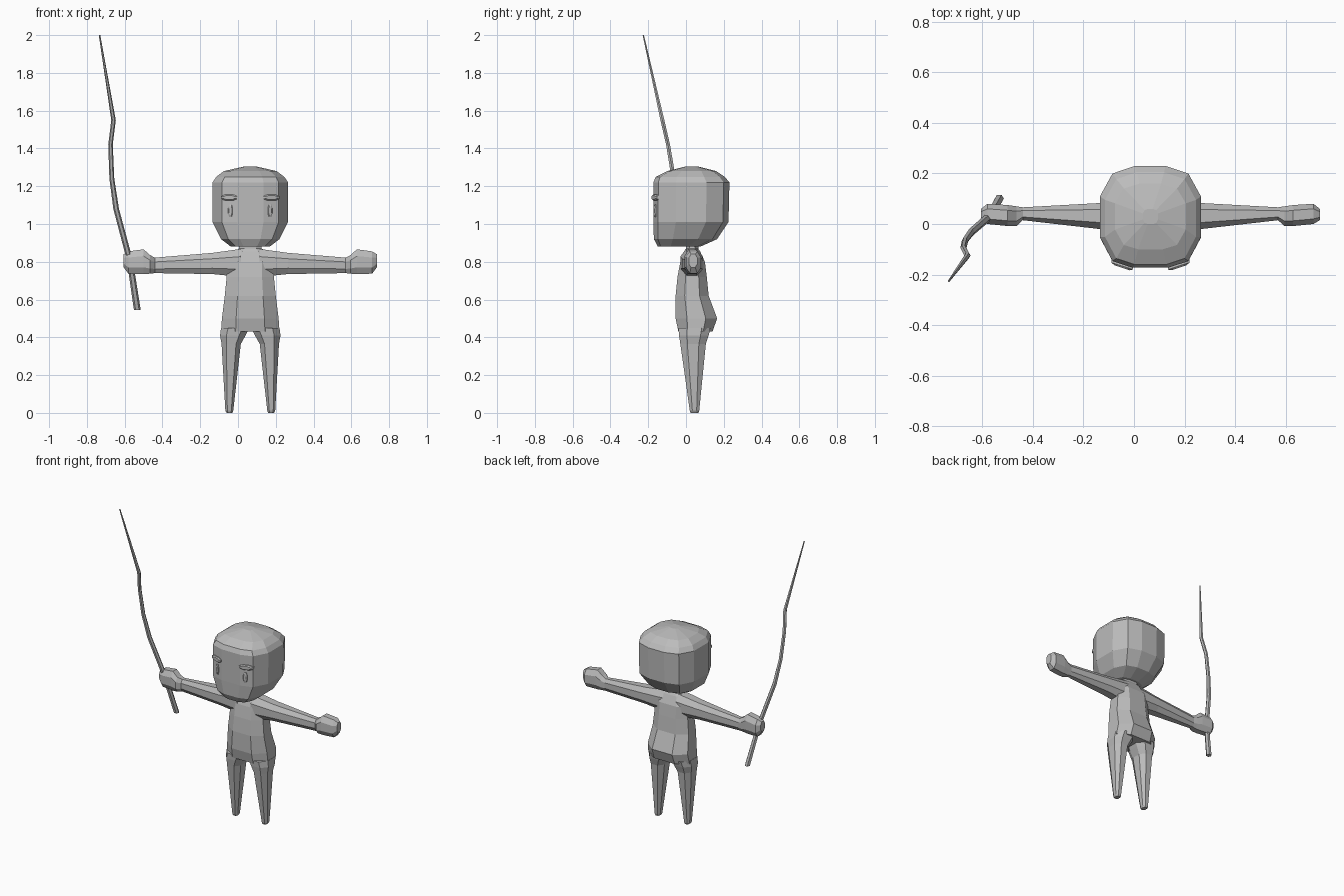
import bpy, bmesh, math

if "Cube" in bpy.data.objects:
    bpy.data.objects.remove(bpy.data.objects["Cube"])

CX = 0.065  # figure's own centre line
grey = bpy.data.materials.new("plain grey")
grey.diffuse_color = (0.5, 0.5, 0.5, 1)
grey.use_nodes = True
grey.node_tree.nodes["Principled BSDF"].inputs["Base Color"].default_value = grey.diffuse_color


def loft(name, rings):
    """Skin a list of equal-length point rings and cap both ends."""
    bm = bmesh.new()
    vs = [[bm.verts.new(p) for p in r] for r in rings]
    n = len(vs[0])
    for a, b in zip(vs, vs[1:]):
        for i in range(n):
            j = (i + 1) % n
            bm.faces.new((a[i], a[j], b[j], b[i]))
    bm.faces.new(vs[0])
    bm.faces.new(vs[-1])
    bmesh.ops.recalc_face_normals(bm, faces=bm.faces)
    me = bpy.data.meshes.new(name)
    bm.to_mesh(me)
    bm.free()
    me.materials.append(grey)
    ob = bpy.data.objects.new(name, me)
    bpy.context.collection.objects.link(ob)
    return ob


def outline(a0, a1, b0, b1, unit):
    """Fit a unit outline into the given bounds."""
    ca, cb, ha, hb = (a0 + a1) / 2, (b0 + b1) / 2, (a1 - a0) / 2, (b1 - b0) / 2
    return [(ca + ha * u, cb + hb * v) for u, v in unit]


OCT = [(1, -.45), (1, .45), (.5, 1), (-.5, 1), (-1, .45), (-1, -.45), (-.5, -1), (.5, -1)]
half = [(.35, -1), (.75, -.87), (1, -.4), (1, .4), (.75, .85), (.3, 1)]
HEAD = half + [(-x, y) for x, y in reversed(half)]


def stack(name, levels, unit):
    """Rings stacked in z: (z, x0, x1, y0, y1)."""
    return loft(name, [[(x, y, z) for x, y in outline(x0, x1, y0, y1, unit)]
                       for z, x0, x1, y0, y1 in levels])


def centred(levels):
    return [(z, CX - h, CX + h, y0, y1) for z, h, y0, y1 in levels]


# Head
stack("head", centred([
    (.882, .105, -.15, .08), (.92, .155, -.17, .165), (1.01, .2, -.173, .225),
    (1.22, .2, -.173, .23), (1.25, .18, -.16, .205), (1.28, .14, -.10, .16),
    (1.305, .03, .0, .06)]), HEAD)

# Torso with neck and seat
stack("torso", centred([
    (.43, .155, -.04, .14), (.50, .15, -.055, .165), (.62, .135, -.055, .12),
    (.72, .125, -.045, .11), (.80, .125, -.03, .10), (.855, .085, -.01, .075),
    (.87, .06, 0, .065), (.90, .055, 0, .065)]), OCT)

for side, s in (("right", -1), ("left", 1)):
    # Legs taper to small feet
    legs = [(.0, .095, .125, .025, .065), (.012, .09, .132, .02, .07),
            (.365, .05, .152, -.03, .105), (.41, .025, .16, -.037, .12),
            (.45, .005, .155, -.04, .13)]
    stack(side + "_leg", [(z, CX + s * a, CX + s * b, y0, y1)
                          for z, a, b, y0, y1 in legs], OCT)

    # Arm and fist: (distance out, y0, y1, z0, z1)
    arm = [(.05, -.03, .09, .72, .868), (.20, -.02, .083, .735, .847),
           (.505, .015, .066, .74, .822), (.53, -.008, .07, .737, .835),
           (.565, -.008, .075, .735, .866), (.645, 0, .08, .737, .855),
           (.67, .015, .06, .77, .84)]
    loft(side + "_arm", [[(CX + s * d, y, z) for y, z in outline(y0, y1, z0, z1, OCT)]
                         for d, y0, y1, z0, z1 in arm])

    # Eyes and brows: slim plates following the face's slope
    for part, d, z, w, h, t in (("eye", .105, 1.07, .012, .033, .008),
                                ("brow", .112, 1.14, .043, .016, .014)):
        rings = []
        for off, k in ((.015, 1), (-t * .5, 1), (-t, .7)):
            pts = outline(d - w * k, d + w * k, z - h * k, z + h * k, OCT)
            rings.append([(CX + s * x, -.173 + .325 * max(x - .07, -.02) + off, zz)
                          for x, zz in pts])
        loft(side + "_" + part, rings)

# Crooked stick held in the fist: (x, y, z, radius)
path = [(-.533, .10, .545, .018), (-.573, .03, .81, .016), (-.645, -.033, 1.08, .015),
        (-.668, -.065, 1.24, .013), (-.675, -.095, 1.42, .012), (-.659, -.125, 1.55, .012),
        (-.733, -.226, 2.0, .004)]
loft("stick", [[(x + r * math.cos(i * math.pi / 3), y + r * math.sin(i * math.pi / 3), z)
                for i in range(6)] for x, y, z, r in path])
